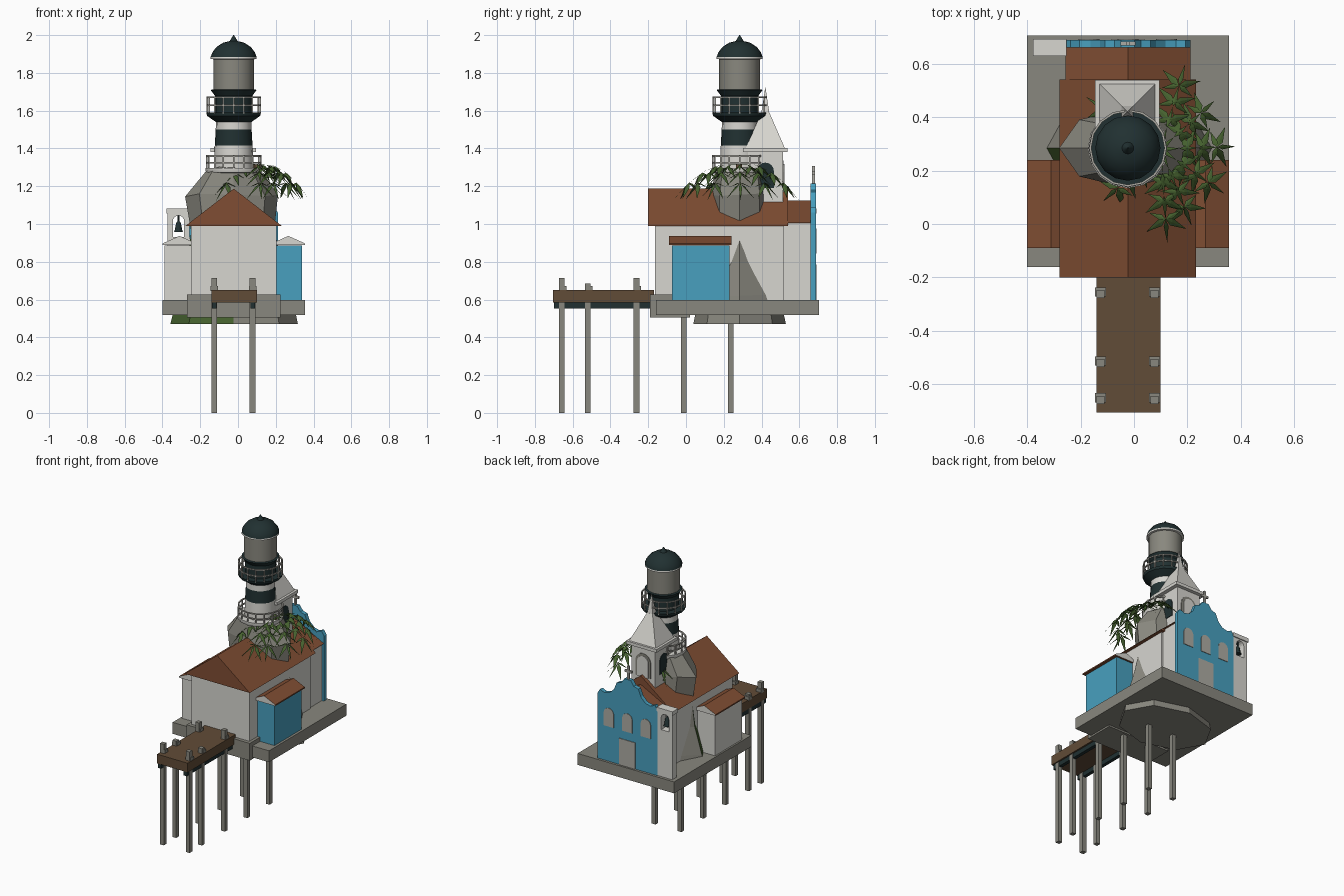
import bpy, bmesh, math
from mathutils import Vector, Matrix

if "Cube" in bpy.data.objects:
    bpy.data.objects.remove(bpy.data.objects["Cube"])

def mat(name, c):
    m = bpy.data.materials.new(name)
    m.diffuse_color = (*c, 1)
    m.use_nodes = True
    m.node_tree.nodes["Principled BSDF"].inputs["Base Color"].default_value = m.diffuse_color
    return m

WHITE = mat("white plaster", (.68, .67, .63))
STONE = mat("grey stone", (.25, .245, .21))
ROOF = mat("roof tile", (.215, .075, .033))
BLUE = mat("blue paint", (.065, .35, .52))
WOOD = mat("wood", (.12, .072, .038))
DARK = mat("dark iron", (.015, .03, .031))
GREEN = mat("leaf green", (.06, .12, .028))
PALE = mat("pale grey", (.42, .41, .37))
TX, TY = -.023, .284      # lighthouse axis

def finish(name, bm, mats, smooth=False, normals=True):
    if normals:
        bmesh.ops.recalc_face_normals(bm, faces=bm.faces)
    me = bpy.data.meshes.new(name)
    bm.to_mesh(me)
    bm.free()
    ob = bpy.data.objects.new(name, me)
    bpy.context.collection.objects.link(ob)
    for m in mats:
        me.materials.append(m)
    if smooth:
        bpy.ops.object.select_all(action='DESELECT')
        ob.select_set(True)
        bpy.context.view_layer.objects.active = ob
        bpy.ops.object.shade_smooth_by_angle(angle=math.radians(32))
    return ob

def add_box(bm, x0, x1, y0, y1, z0, z1):
    m = Matrix.Translation(((x0+x1)/2, (y0+y1)/2, (z0+z1)/2)) @ Matrix.Diagonal((x1-x0, y1-y0, z1-z0, 1))
    bmesh.ops.create_cube(bm, size=1, matrix=m)

def box(name, m, *b):
    bm = bmesh.new()
    add_box(bm, *b)
    return finish(name, bm, [m])

def prism(name, m, pts, a, b, axis='y', end=None):
    """Extrude an upright outline along y (or x); end colours the end caps."""
    bm = bmesh.new()
    put = (lambda u, z, d: (u, d, z)) if axis == 'y' else (lambda u, z, d: (d, u, z))
    f = bm.faces.new([bm.verts.new(put(u, z, a)) for u, z in pts])
    ex = bmesh.ops.extrude_face_region(bm, geom=[f])
    vs = [e for e in ex['geom'] if isinstance(e, bmesh.types.BMVert)]
    bmesh.ops.translate(bm, verts=vs, vec=Vector(put(0, 0, b-a)))
    bm.normal_update()
    if end:
        for f in bm.faces:
            f.material_index = int(abs(f.normal.y) > .9)
    return finish(name, bm, [m] + ([end] if end else []))

def arch(c, w, z0, z1, n=8):
    """Outline of a round-topped opening."""
    r = w/2
    return [(c-r, z0)] + [(c-r*math.cos(math.pi*i/n), z1-r+r*math.sin(math.pi*i/n)) for i in range(n+1)] + [(c+r, z0)]

def lathe(name, prof, mats, cx, cy, n=16):
    """prof rows: radius, z, material index of the band above."""
    bm = bmesh.new()
    rings = [[bm.verts.new((cx+r*math.cos(2*math.pi*i/n), cy+r*math.sin(2*math.pi*i/n), z))
              for i in range(n)] for r, z, _ in prof]
    for k in range(len(prof)-1):
        for i in range(n):
            j = (i+1) % n
            f = bm.faces.new((rings[k][i], rings[k][j], rings[k+1][j], rings[k+1][i]))
            f.material_index = prof[k][2]
    bm.faces.new(rings[0][::-1])
    bm.faces.new(rings[-1]).material_index = prof[-1][2]
    return finish(name, bm, mats, True)

# base platform and front step
box("platform", STONE, -.40, .355, -.16, .705, .517, .598)
box("front_slab", STONE, -.27, .225, -.19, .02, .505, .627)

# rock core rising through the house, grassy at its front left foot
bm = bmesh.new()
rings = []
for z, rl, rr, ry in [(.47, .335, .34, .245), (.62, .30, .31, .215), (.80, .245, .255, .17), (.97, .225, .215, .15),
                      (1.155, .257, .235, .15), (1.285, .15, .14, .13), (1.30, .10, .10, .10)]:
    rings.append([])
    for i in range(8):
        c, s = math.cos(i*math.pi/4), math.sin(i*math.pi/4)
        rings[-1].append(bm.verts.new((TX + c*(rr if c > 0 else rl), TY+s*ry, z + .012*math.sin(i*2.6)*(z > .6))))
for a, b in zip(rings, rings[1:]):
    for i in range(8):
        j = (i+1) % 8
        bm.faces.new((a[i], a[j], b[j], b[i]))
bm.faces.new(rings[0][::-1])
bm.faces.new(rings[-1])
bmesh.ops.recalc_face_normals(bm, faces=bm.faces)
for f in bm.faces:
    c = f.calc_center_median()
    f.material_index = int(c.z < .9 and c.x < 0 and f.normal.y < -.2 and f.normal.z > -.5)
finish("rock_core", bm, [STONE, GREEN])

# house
box("nave_walls", WHITE, -.25, .205, -.165, .52, .59, 1.0)
box("rear_walls", WHITE, -.235, .195, .50, .668, .59, 1.01)
prism("main_roof", ROOF, [(-.278, .99), (.232, .99), (-.023, 1.187)], -.20, .54)
prism("rear_roof", ROOF, [(-.256, 1.005), (.211, 1.005), (-.023, 1.125)], .53, .665)

# side annexes
for side, m, w0, w1, r0, r1 in (("left", WHITE, -.388, -.24, -.40, -.22), ("right", BLUE, .19, .338, .178, .355)):
    box(side+"_annex", m, w0, w1, -.075, .23, .59, .885)
    prism(side+"_annex_roof", ROOF, [(r0, .888), (r1, .888), (r1, .897), ((r0+r1)/2, .937), (r0, .897)], -.09, .24, end=WHITE)

# curved blue facade with windows and door
half = [(.234, .59), (.234, 1.06), (.215, 1.09), (.18, 1.075), (.14, 1.085), (.105, 1.12), (.085, 1.17), (.05, 1.18), (.025, 1.215)]
prism("facade", BLUE, [(TX+u, z) for u, z in half] + [(TX-u, z) for u, z in reversed(half)], .66, .688)
for i in (-1, 0, 1):
    prism("facade_window", PALE, arch(TX+i*.145, .078, .845, .975), .686, .692)
box("facade_door", PALE, TX-.062, TX+.062, .686, .692, .598, .785)
bm = bmesh.new()
add_box(bm, TX-.007, TX+.007, .668, .682, 1.21, 1.307)
add_box(bm, TX-.028, TX+.028, .668, .682, 1.262, 1.277)
finish("facade_cross", bm, [PALE])

# bell wall beside the facade
BX = -.315
box("bell_wall", WHITE, -.372, -.255, .635, .685, .59, .93)
prism("bell_arch", WHITE, [(-.372, .93), (-.372, 1.06), (-.258, 1.06), (-.258, .93)] + arch(BX, .06, .93, 1.045)[::-1], .635, .685)
box("bell_cap", WHITE, -.378, -.253, .628, .692, 1.055, 1.083)
lathe("bell", [(.024, .958, 0), (.019, .97, 0), (.013, 1.005, 0), (.004, 1.018, 0), (.004, 1.045, 0)], [DARK], BX, .66, 10)

# church tower with pyramid roof
UX, UY = -.025, .42
box("church_tower", WHITE, UX-.093, UX+.093, UY-.093, UY+.093, 1.0, 1.385)
box("tower_cornice", WHITE, UX-.12, UX+.12, UY-.118, UY+.118, 1.38, 1.402)
bm = bmesh.new()
bmesh.ops.create_cone(bm, cap_ends=True, segments=4, radius1=.104*math.sqrt(2), radius2=.03, depth=.19,
                      matrix=Matrix.Translation((UX, UY, 1.495)) @ Matrix.Rotation(math.pi/4, 4, 'Z'))
bmesh.ops.create_cone(bm, cap_ends=True, segments=4, radius1=.03, radius2=.001, depth=.135,
                      matrix=Matrix.Translation((UX, UY, 1.655)) @ Matrix.Rotation(math.pi/4, 4, 'Z'))
finish("tower_spire", bm, [WHITE])
prism("tower_arch_rim", STONE, arch(UX, .12, 1.17, 1.335), UY+.09, UY+.097)
prism("tower_arch_panel", WHITE, arch(UX, .088, 1.17, 1.318), UY+.095, UY+.101)
for s in (-1, 1):
    prism("tower_side_opening", DARK, arch(UY, .09, 1.19, 1.325), UX+s*.09, UX+s*.097, 'x')

# lighthouse: banded tower, lantern and dome
lathe("lighthouse", [
    (.115, 1.20, 1), (.11, 1.27, 0), (.145, 1.272, 0), (.15, 1.285, 0), (.15, 1.297, 0), (.104, 1.297, 0),
    (.10, 1.415, 1), (.095, 1.50, 0), (.094, 1.54, 1), (.14, 1.572, 1), (.145, 1.59, 1), (.10, 1.59, 1),
    (.10, 1.68, 1), (.122, 1.71, 1), (.108, 1.713, 2), (.108, 1.872, 0), (.122, 1.874, 0), (.122, 1.884, 1),
    (.112, 1.91, 1), (.09, 1.938, 1), (.055, 1.96, 1), (.022, 1.968, 1), (.014, 1.98, 1), (.002, 2.0, 1)],
    [WHITE, DARK, STONE], TX, TY)

# gallery railings
def railing(name, r, z0, z1, n=16):
    bm = bmesh.new()
    for i in range(n):
        a, b = (2*math.pi*k/n for k in (i, i+1))
        x, y = TX+r*math.cos(a), TY+r*math.sin(a)
        add_box(bm, x-.004, x+.004, y-.004, y+.004, z0, z1)
        p, q = Vector((x, y, 0)), Vector((TX+r*math.cos(b), TY+r*math.sin(b), 0))
        for z in (z1, (z0+z1)/2):
            m = Matrix.Translation((p+q)/2 + Vector((0, 0, z))) @ Matrix.Rotation((a+b)/2, 4, 'Z')
            bmesh.ops.create_cube(bm, size=1, matrix=m @ Matrix.Diagonal((.008, (q-p).length, .008, 1)))
    finish(name, bm, [PALE])
railing("upper_railing", .141, 1.585, 1.672)
railing("lower_railing", .143, 1.29, 1.36)

# palm: drooping fronds with pairs of pointed leaflets
PX, PY, PZ = .10, .28, 1.315
lathe("palm_trunk", [(.025, 1.0, 0), (.018, PZ, 0)], [WOOD], PX, PY, 6)
bm = bmesh.new()
def blade(p, q, w):
    side = (q-p).cross(Vector((0, 0, 1))).normalized()*w
    mid = p.lerp(q, .3)
    up = Vector((0, 0, w*.3))
    v = [bm.verts.new(c) for c in (p, mid+side, q, mid-side, mid+up)]
    for i in range(4):
        bm.faces.new((v[i], v[(i+1) % 4], v[4]))
for deg, length in ((2, .28), (42, .27), (74, .33), (-35, .29), (-68, .31), (-86, .35), (145, .34), (160, .31), (222, .29)):
    a = math.radians(deg)
    d = Vector((math.cos(a), math.sin(a), 0))
    n = Vector((-d.y, d.x, 0))
    at = lambda t: Vector((PX, PY, PZ)) + d*length*t + Vector((0, 0, .06*t-.25*t*t))
    for k in range(4):
        blade(at(k/4), at((k+1)/4), .009)
    for t in (.35, .55, .75):
        for s in (-1, 1):
            blade(at(t), at(t+.12) + n*s*.075 - Vector((0, 0, .045)), .014)
            blade(at(t), at(t-.08) + n*s*.06 - Vector((0, 0, .05)), .011)
finish("palm_fronds", bm, [GREEN], normals=False)

# pier deck on posts
box("pier_deck", WOOD, -.14, .10, -.705, -.17, .585, .65)
for x in (-.125, .077):
    box("pier_beam", DARK, x-.012, x+.012, -.70, -.16, .553, .588)
    for y, top in ((-.658, .715), (-.52, .685), (-.262, .715), (-.012, .56), (.237, .56)):
        box("pier_post", STONE, x-.015, x+.015, y-.015, y+.015, 0, top)
        if top > .6:
            s = 1 if x < 0 else -1
            box("mooring_block", STONE, x-.02, x+.02, y-.01, y+.025, .645, .672)
